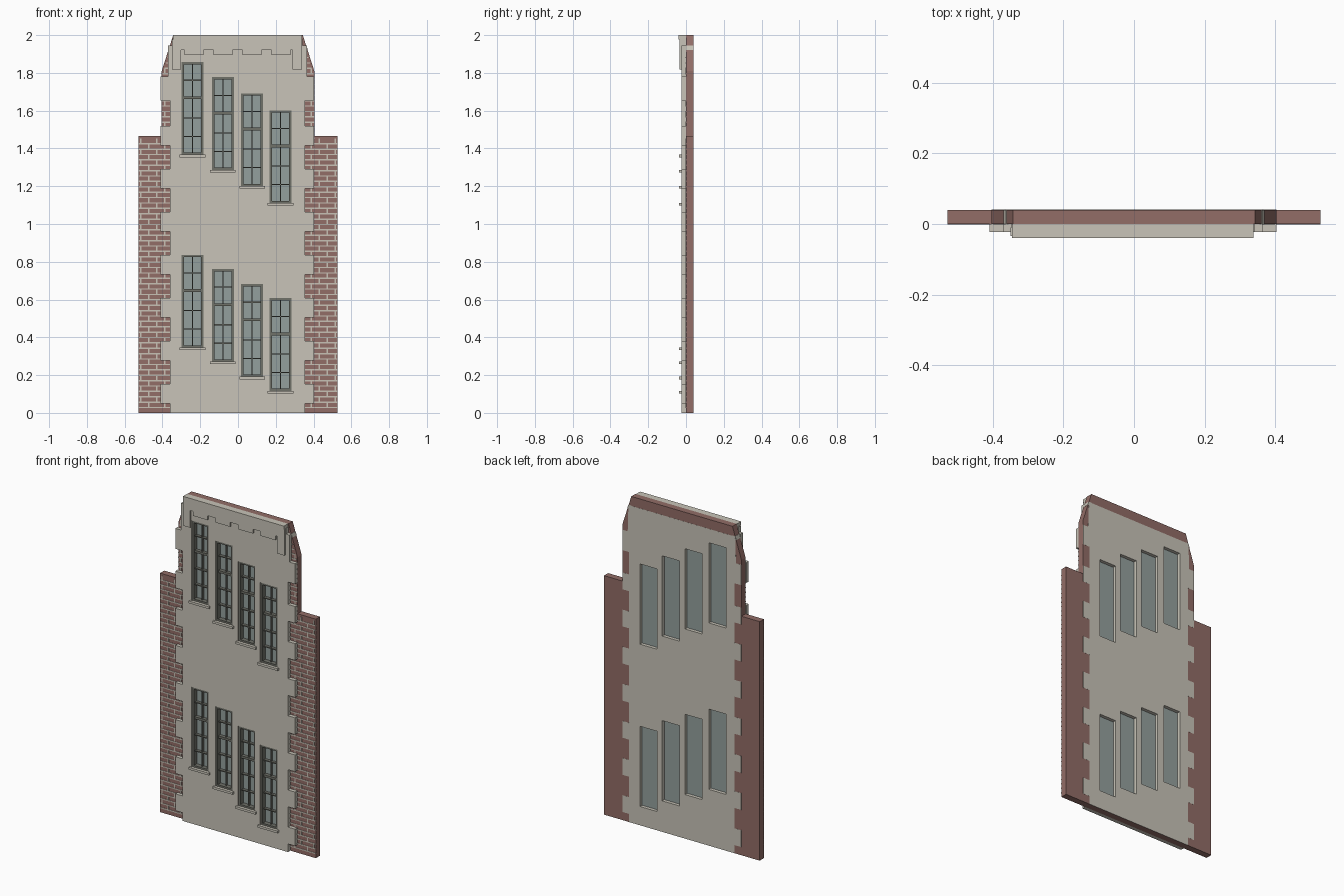
import bpy, bmesh

cube = bpy.data.objects.get("Cube")
if cube:
    bpy.data.objects.remove(cube, do_unlink=True)


def material(name, srgb):
    col = [(c / 255 / 12.92 if c < 11 else ((c / 255 + 0.055) / 1.055) ** 2.4) for c in srgb] + [1]
    m = bpy.data.materials.new(name)
    m.use_nodes = True
    m.diffuse_color = col
    m.node_tree.nodes["Principled BSDF"].inputs["Base Color"].default_value = col
    return m


STONE = material("pale stone", (200, 196, 184))
BRICK = material("red brick", (146, 109, 103))
MORTAR = material("mortar", (200, 194, 182))
GLASS = material("window glass", (148, 160, 158))
FRAME = material("grey frame", (112, 113, 105))


def finish(name, bm, mat):
    bmesh.ops.recalc_face_normals(bm, faces=bm.faces)
    me = bpy.data.meshes.new(name)
    bm.to_mesh(me)
    bm.free()
    if mat:
        me.materials.append(mat)
    ob = bpy.data.objects.new(name, me)
    bpy.context.collection.objects.link(ob)
    return ob


def prism(name, outline, y0, y1, mat):
    """Extrude an x-z outline from y0 to y1."""
    bm = bmesh.new()
    face = bm.faces.new([bm.verts.new((x, y0, z)) for x, z in outline])
    ext = bmesh.ops.extrude_face_region(bm, geom=[face])
    verts = [v for v in ext["geom"] if isinstance(v, bmesh.types.BMVert)]
    bmesh.ops.translate(bm, verts=verts, vec=(0, y1 - y0, 0))
    return finish(name, bm, mat)


def boxes(name, items, mat):
    """One object made of boxes given as (x0, x1, y0, y1, z0, z1)."""
    bm = bmesh.new()
    for x0, x1, y0, y1, z0, z1 in items:
        vs = bmesh.ops.create_cube(bm, size=1)["verts"]
        for v in vs:
            v.co = (x1 if v.co.x > 0 else x0, y1 if v.co.y > 0 else y0, z1 if v.co.z > 0 else z0)
    return finish(name, bm, mat)


def mirrored(half, cx):
    """Close a right-hand outline (bottom to top) with its mirror image."""
    return [(cx + x, z) for x, z in half] + [(cx - x, z) for x, z in reversed(half)]


CX = -0.003
FRONT = -0.023

# Window openings: centre x, bottom, top
columns = [(-0.241, 1.365, 0.345), (-0.080, 1.285, 0.27), (0.075, 1.2, 0.19), (0.225, 1.11, 0.115)]
W, H = 0.058, 0.492
openings = [(x, z, z + H) for x, hi, lo in columns for z in (hi, lo)]
cutter = boxes("opening_cutter", [(x - W, x + W, -0.2, 0.2, a, b) for x, a, b in openings], None)
cutter.hide_render = True
cutter.hide_viewport = False


def cut(ob):
    mod = ob.modifiers.new("openings", "BOOLEAN")
    mod.operation = "DIFFERENCE"
    mod.solver = "EXACT"
    mod.object = cutter
    bpy.context.view_layer.update()
    deps = bpy.context.evaluated_depsgraph_get()
    me = bpy.data.meshes.new_from_object(ob.evaluated_get(deps))
    ob.modifiers.clear()
    ob.data = me


# Brick wall with stepped and tapered sides
wall_half = [(0.528, 0), (0.528, 1.465), (0.404, 1.465), (0.404, 1.81), (0.343, 2.0)]
wall = prism("brick_wall", mirrored(wall_half, 0), 0, 0.04, BRICK)
cut(wall)
wall.data.materials.clear()
wall.data.materials.append(BRICK)
wall.data.materials.append(STONE)
for p in wall.data.polygons:  # stone reveals inside the openings
    inside = abs(p.center.x) < 0.32 and 0.05 < p.center.z < 1.9
    p.material_index = 1 if inside and abs(p.normal.y) < 0.5 else 0

# Stone facing with toothed quoins, front and back
teeth = [(0.05 + 0.2275 * k, 0.153 + 0.2275 * k) for k in range(7)] + [(1.655, 1.78)]
facing_half = [(0.358, 0)]
for a, b in teeth:
    facing_half += [(0.358, a), (0.406, a), (0.406, b), (0.358, b)]
facing_half[-1] = (0.367, 1.78)
back_half = [(min(x, 0.403), z) for x, z in facing_half] + [(0.362, 1.942)]
facing_half += [(0.367, 1.945), (0.344, 1.945), (0.344, 1.98)]
cut(prism("stone_facing", mirrored(facing_half, CX), FRONT, 0, STONE))
cut(prism("back_facing", mirrored(back_half, 0), 0.039, 0.0405, STONE))

# Stone band wrapping the tapered shoulders
for side, label in ((1, "left"), (-1, "right")):
    band = [(0.34, 1.922), (0.3695, 1.922), (0.3625, 1.944), (0.34, 1.944)]
    prism(label + "_shoulder_band", [(side * x, z) for x, z in band], -0.001, 0.0403, STONE)

# Cornice, frieze, corner brackets and hanging blocks
boxes("cornice", [(CX - 0.342, CX + 0.342, -0.04, 0, 1.978, 2.0)], STONE)
frieze = [(-0.35, 0.338, -0.034, -0.01, 1.922, 1.978)]
frieze += [(x, x + 0.049, -0.034, -0.01, 1.817, 1.93) for x in (-0.35, 0.289)]
frieze += [(x, x + 0.1, -0.034, -0.01, 1.895, 1.93) for x in (-0.283, -0.13, 0.024, 0.177)]
boxes("frieze", frieze, STONE)

# Windows: surround, glazing bars, glass and sill
surround, bars, panes, sills = [], [], [], []
T = 0.013
for x, a, b in openings:
    for s in (-1, 1):
        lo, hi = sorted((x + s * W, x + s * (W - T)))
        surround.append((lo, hi, -0.018, 0.012, a, b))
    surround += [(x - W, x + W, -0.018, 0.012, b - T, b), (x - W, x + W, -0.018, 0.012, a, a + T)]
    bars.append((x - 0.003, x + 0.003, -0.004, 0.012, a, b))
    for row, thick in ((0.2, 0.003), (0.4, 0.003), (0.615, 0.007), (0.805, 0.003)):
        z = a + row * H
        bars.append((x - W, x + W, -0.005 - thick, 0.012, z - thick, z + thick))
    panes.append((x - W, x + W, 0.01, 0.02, a, b))
    sills.append((x - W - 0.01, x + W + 0.01, -0.036, 0, a - 0.012, a + 0.002))
boxes("window_surrounds", surround, FRAME)
boxes("glazing_bars", bars, FRAME)
boxes("window_panes", panes, GLASS)
boxes("window_sills", sills, STONE)


# Mortar joints on the exposed brickwork
def wall_edge(z):
    if z < 1.46:
        return 0.528
    return 0.404 if z < 1.81 else 0.404 - (z - 1.81) * 0.321


joints = []
COURSE, LENGTH, GAP = 0.0285, 0.085, 0.0035
for i in range(1, 69):
    z = i * COURSE
    edge = wall_edge(z + COURSE)
    for s in (-1, 1):
        lo, hi = sorted((s * 0.34, s * edge))
        joints.append((lo, hi, -0.002, 0.001, z - GAP, z + GAP))
        x = 0.345 + (i % 2) * LENGTH / 2
        while x < edge - 0.01:
            joints.append((s * x - GAP, s * x + GAP, -0.002, 0.001, z, z + COURSE))
            x += LENGTH
boxes("mortar_joints", joints, MORTAR)
